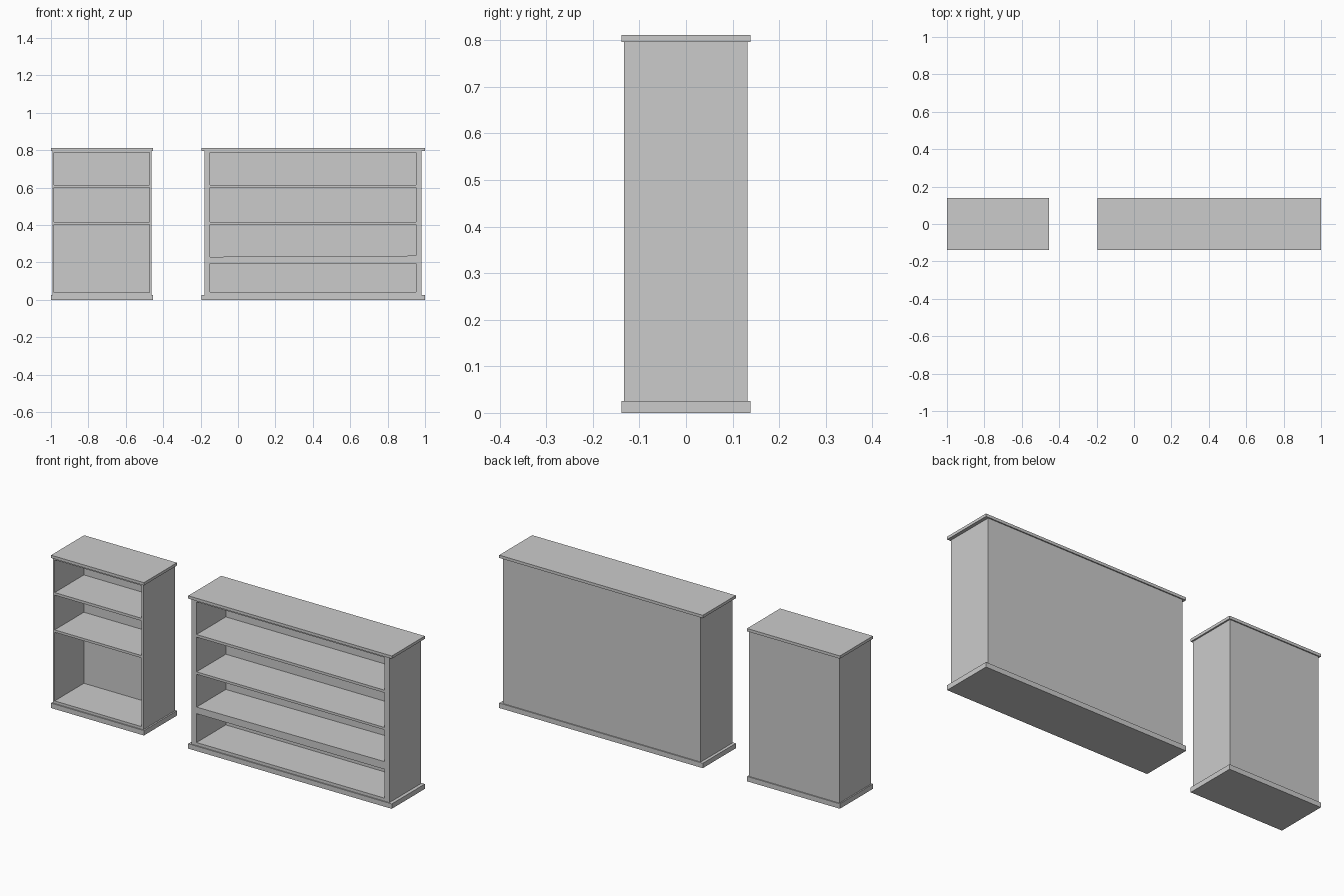
import bpy, bmesh

if "Cube" in bpy.data.objects:
    bpy.data.objects.remove(bpy.data.objects["Cube"])


def box(name, x, y, z, tilt=0.0):
    """Box from (min, max) ranges; tilt raises the right bottom edge."""
    bm = bmesh.new()
    bmesh.ops.create_cube(bm, size=1)
    for v in bm.verts:
        right, low = v.co.x > 0, v.co.z < 0
        v.co = (x[right], y[v.co.y > 0], z[0 if low else 1])
        if low and right:
            v.co.z += tilt
    mesh = bpy.data.meshes.new(name)
    bm.to_mesh(mesh)
    bm.free()
    ob = bpy.data.objects.new(name, mesh)
    bpy.context.collection.objects.link(ob)
    return ob


BODY_Y = (-0.133, 0.132)
SLAB_Y = (-0.139, 0.138)
BACK = 0.112          # front of the back panel
BASE_Z, TOP_Z, HEIGHT = 0.026, 0.796, 0.811


def bookcase(name, slab_x, body_x, open_x, bays):
    # base plinth and top board
    box(name + "_plinth", slab_x, SLAB_Y, (0, BASE_Z))
    box(name + "_top_board", slab_x, SLAB_Y, (TOP_Z, HEIGHT))
    # carcass with the shelf bays cut out of its front
    body = box(name + "_carcass", body_x, BODY_Y, (BASE_Z, TOP_Z))
    for i, (z0, z1, tilt) in enumerate(bays):
        cutter = box(f"{name}_bay_cutter_{i}", open_x, (-0.3, BACK), (z0, z1), tilt)
        cutter.hide_render = True
        mod = body.modifiers.new(f"bay_{i}", 'BOOLEAN')
        mod.operation, mod.solver, mod.object = 'DIFFERENCE', 'EXACT', cutter
    # apply the cuts and drop the cutters
    bpy.context.view_layer.objects.active = body
    for mod in list(body.modifiers):
        cutter = mod.object
        bpy.ops.object.modifier_apply(modifier=mod.name)
        bpy.data.objects.remove(cutter)


UPPER = [(0.615, 0.788, 0), (0.417, 0.601, 0)]

# narrow bookcase on the left, three bays
bookcase("narrow_bookcase", (-1.0, -0.455), (-0.993, -0.463), (-0.983, -0.473),
         UPPER + [(0.040, 0.404, 0)])

# wide bookcase on the right, four bays, one slightly sloping thick shelf
bookcase("wide_bookcase", (-0.195, 1.0), (-0.179, 0.982), (-0.15, 0.953),
         UPPER + [(0.230, 0.404, 0.006), (0.042, 0.195, 0)])
